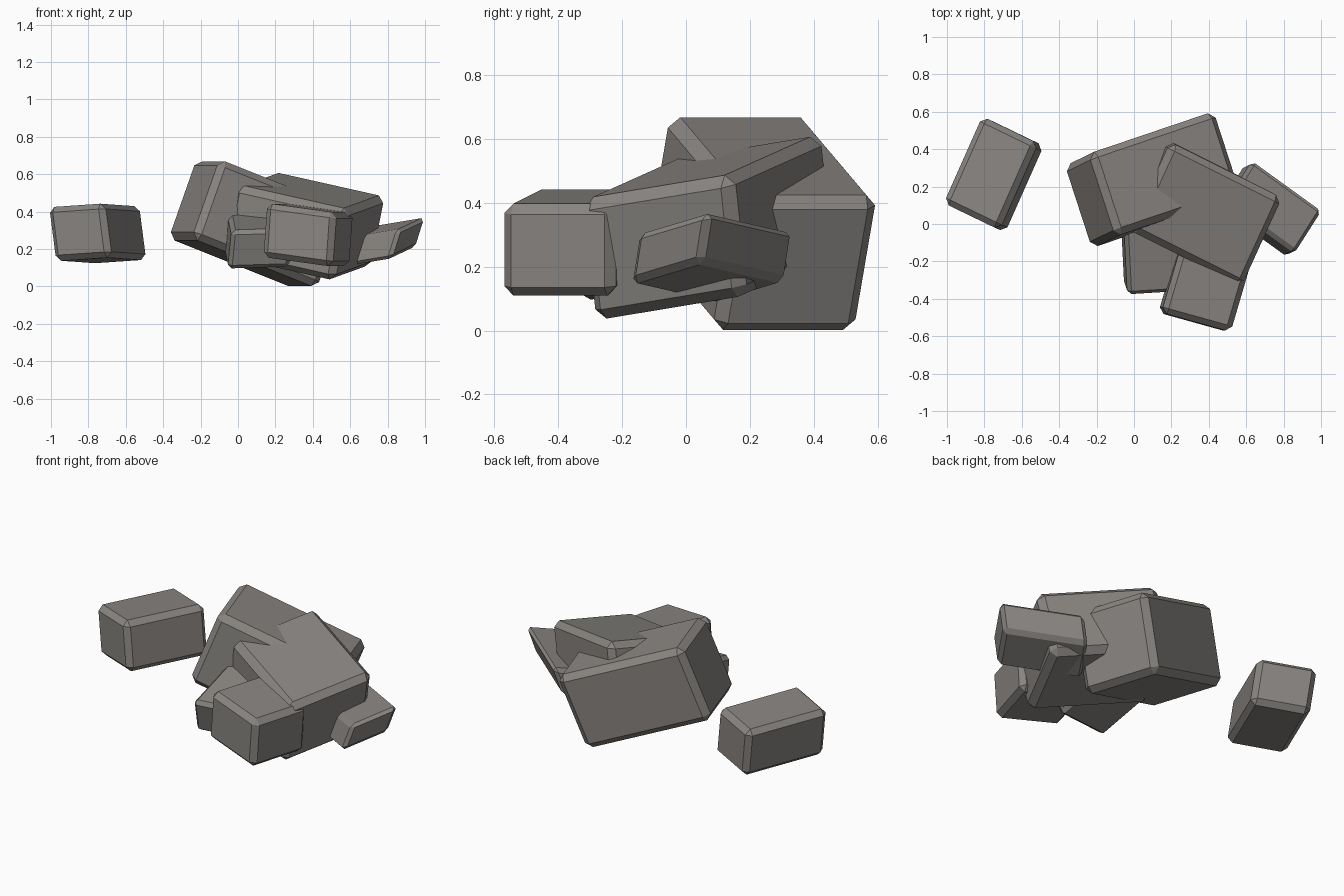
import bpy, bmesh
from mathutils import Vector

if "Cube" in bpy.data.objects:
    bpy.data.objects.remove(bpy.data.objects["Cube"])

stone = bpy.data.materials.new("grey_stone")
stone.diffuse_color = (0.25, 0.235, 0.22, 1)
stone.use_nodes = True
stone.node_tree.nodes["Principled BSDF"].inputs["Base Color"].default_value = stone.diffuse_color


def rock(name, centre, a, b, c, bevel=0.03, grow=1.03):
    """Skewed block: centre plus half-axes a (right), b (back), c (up), chamfered."""
    centre, a, b, c = (Vector(v) for v in (centre, a, b, c))
    bm = bmesh.new()
    bmesh.ops.create_cube(bm, size=2)
    for v in bm.verts:
        x, y, z = v.co
        v.co = centre + (a * x + b * y + c * z) * grow
    bmesh.ops.recalc_face_normals(bm, faces=bm.faces)
    bmesh.ops.bevel(bm, geom=bm.edges[:], offset=bevel, segments=1,
                    profile=0.5, affect='EDGES')
    me = bpy.data.meshes.new(name)
    bm.to_mesh(me)
    bm.free()
    me.materials.append(stone)
    ob = bpy.data.objects.new(name, me)
    bpy.context.collection.objects.link(ob)
    return ob


# two large boulders leaning on each other
rock("large_rock_back", (0.1, 0.237, 0.335),
     (0.325, 0.11, -0.13), (-0.07, 0.215, 0.0), (0.072, 0.035, 0.205), 0.035)
rock("large_rock_front", (0.353, 0.07, 0.322),
     (0.29, -0.145, -0.065), (0.105, 0.23, 0.038), (0.037, -0.02, 0.185), 0.035)

# small rocks wedged against the boulders
rock("small_rock_front", (0.375, -0.35, 0.275),
     (0.18, -0.05, -0.025), (0.05, 0.17, 0.0), (0.01, 0.0, 0.14))
rock("small_rock_middle", (0.11, -0.135, 0.25),
     (0.16, 0.01, 0.005), (-0.01, 0.2, 0.05), (0.01, -0.03, 0.1), 0.022)
rock("small_rock_right", (0.725, 0.08, 0.228),
     (0.18, -0.13, 0.03), (0.07, 0.11, 0.033), (0.024, 0.012, 0.077), 0.02)

# separate rock lying to the left
rock("loose_rock_left", (-0.75, 0.265, 0.283),
     (0.145, -0.07, 0.01), (0.1, 0.225, -0.007), (-0.018, 0.008, 0.14))
